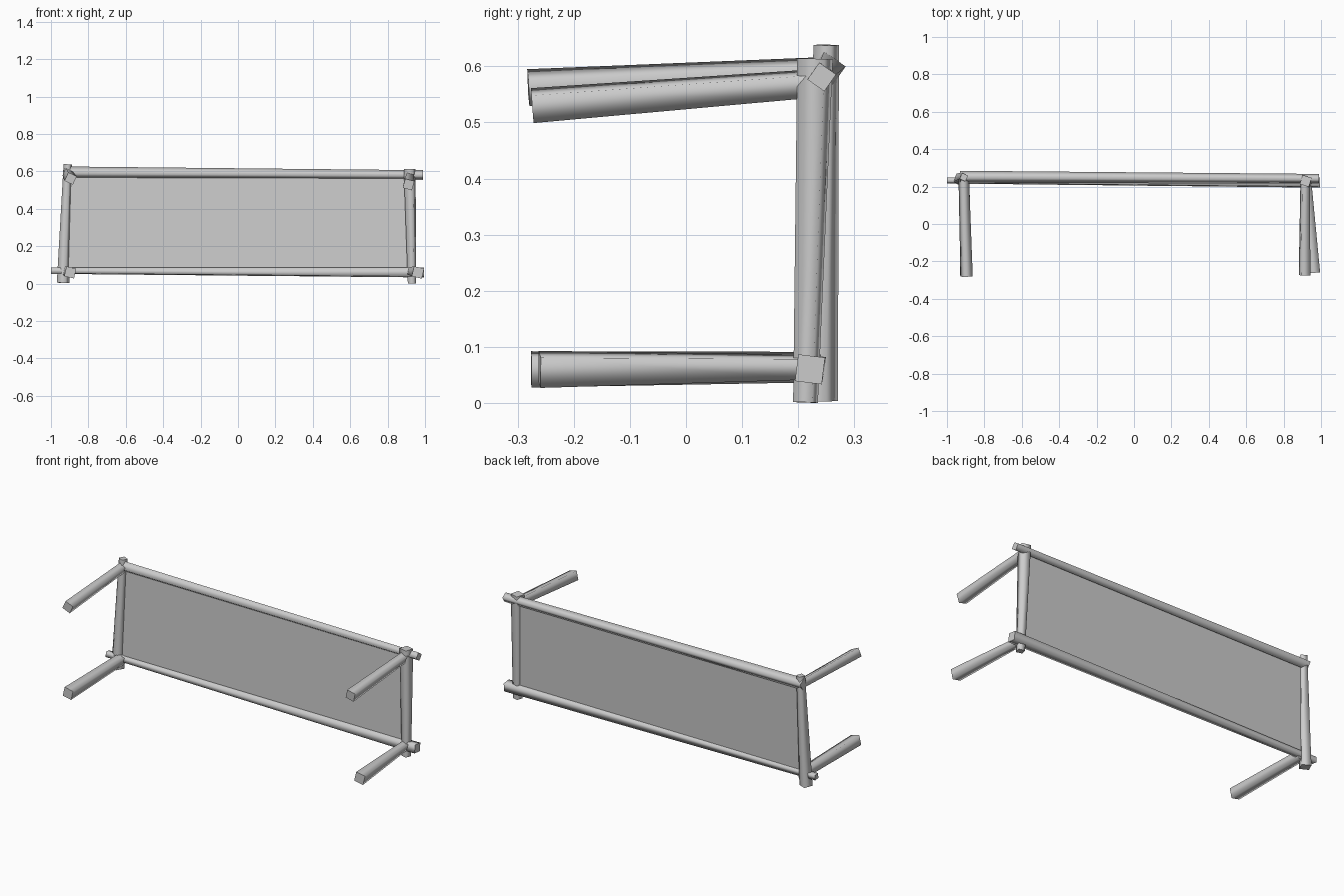
import bpy, bmesh
from math import cos, sin, pi, radians
from mathutils import Vector

cube = bpy.data.objects.get("Cube")
if cube:
    bpy.data.objects.remove(cube, do_unlink=True)

grey = bpy.data.materials.new("plain grey")
grey.use_nodes = True
colour = (0.6, 0.6, 0.6, 1)
grey.diffuse_color = colour
grey.node_tree.nodes["Principled BSDF"].inputs["Base Color"].default_value = colour


def finish(name, bm):
    mesh = bpy.data.meshes.new(name)
    bm.to_mesh(mesh)
    bm.free()
    mesh.materials.append(grey)
    obj = bpy.data.objects.new(name, mesh)
    bpy.context.collection.objects.link(obj)


def beam(name, start, end, r_start, r_end, roll):
    """Tapered four-sided bar with soft sides and crisp ends; radii reach the corners."""
    start, end = Vector(start), Vector(end)
    axis = (end - start).normalized()
    ref = Vector((0, 1, 0)) if abs(axis.z) > 0.9 else Vector((0, 0, 1))
    u = axis.cross(ref).normalized()
    v = axis.cross(u)
    bm = bmesh.new()
    rings = []
    for centre, r in ((start, r_start), (end, r_end)):
        angles = [radians(roll) + k * pi / 2 for k in range(4)]
        rings.append([bm.verts.new(centre + r * (cos(a) * u + sin(a) * v)) for a in angles])
    for k in range(4):
        j = (k + 1) % 4
        bm.faces.new((rings[0][k], rings[0][j], rings[1][j], rings[1][k])).smooth = True
    for ring in rings:
        cap = bm.faces.new(ring)
        for edge in cap.edges:
            edge.smooth = False
    bmesh.ops.recalc_face_normals(bm, faces=bm.faces)
    finish(name, bm)


# Long rails of the frame
beam("top_rail", (-0.93, 0.252, 0.594), (0.99, 0.242, 0.581), 0.033, 0.026, 10)
beam("bottom_rail", (-1.0, 0.233, 0.069), (0.995, 0.221, 0.06), 0.021, 0.034, 38)

# Short end rails of the frame
beam("right_end_rail", (-0.935, 0.237, 0.004), (-0.91, 0.25, 0.638), 0.036, 0.024, 20)
beam("left_end_rail", (0.93, 0.213, 0.001), (0.918, 0.23, 0.613), 0.025, 0.036, 28)

# Four legs reaching forward from the corners
beam("right_upper_leg", (-0.91, 0.24, 0.588), (-0.895, -0.281, 0.562), 0.03, 0.035, 20)
beam("right_lower_leg", (-0.908, 0.24, 0.064), (-0.897, -0.276, 0.06), 0.032, 0.038, 32)
beam("left_upper_leg", (0.915, 0.235, 0.57), (0.912, -0.274, 0.53), 0.029, 0.036, 30)
beam("left_lower_leg", (0.926, 0.23, 0.064), (0.962, -0.261, 0.06), 0.026, 0.039, 32)

# Thin stretched panel filling the frame
bm = bmesh.new()
corners = [(-0.93, 0.235, 0.068), (0.925, 0.22, 0.06), (0.918, 0.238, 0.581), (-0.912, 0.25, 0.593)]
bm.faces.new([bm.verts.new(c) for c in corners])
finish("panel", bm)
